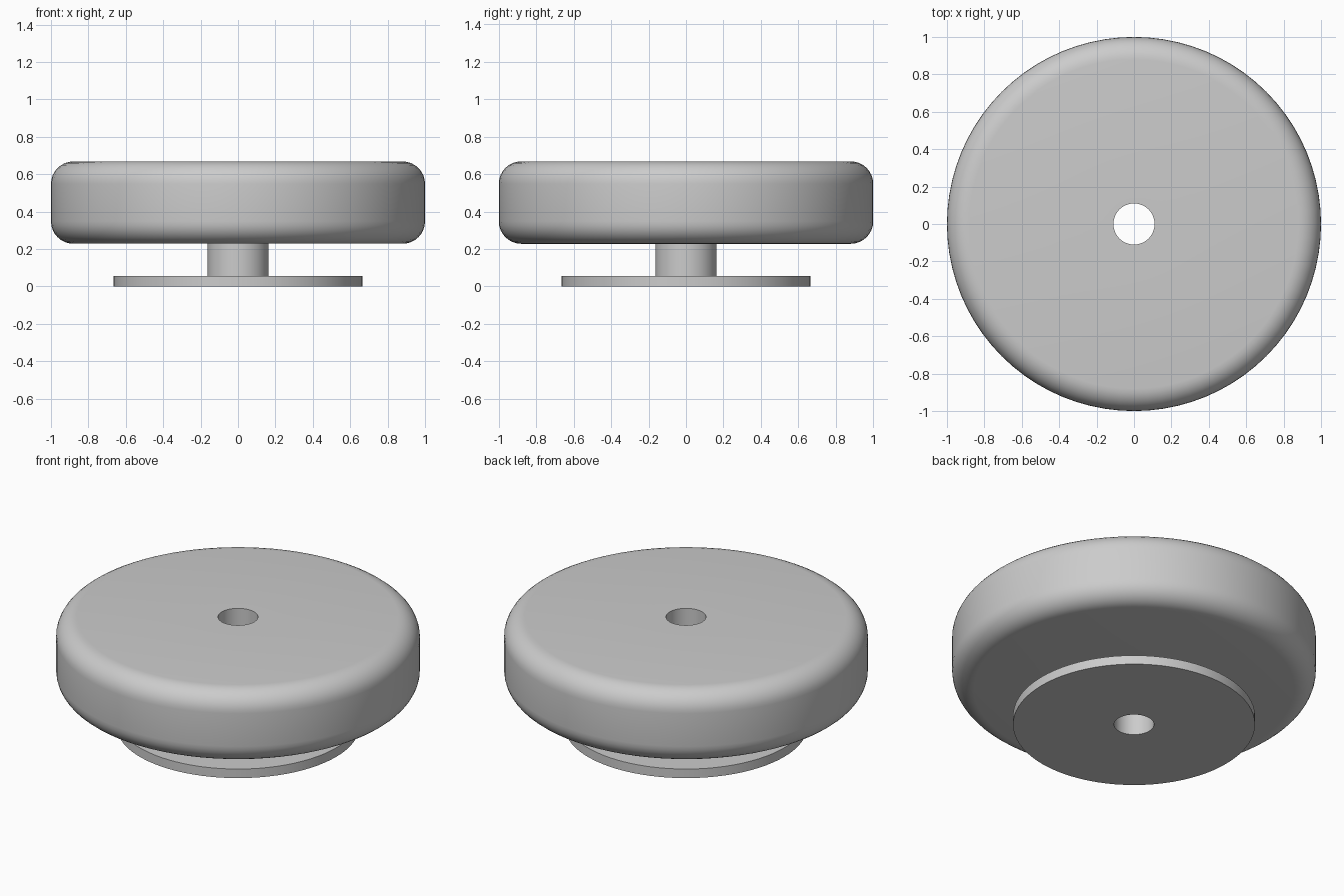
import bpy
import bmesh
from math import sin, cos, pi, radians

SEGMENTS = 80
BORE, STEM, FLANGE, RIM = 0.11, 0.163, 0.665, 1.0   # radii
FLANGE_TOP, RIM_BOTTOM, RIM_TOP = 0.055, 0.228, 0.668  # heights
FILLET = 0.12

cube = bpy.data.objects.get("Cube")
if cube:
    bpy.data.objects.remove(cube, do_unlink=True)

grey = bpy.data.materials.new("plain grey")
grey.use_nodes = True
colour = (0.6, 0.6, 0.6, 1)
grey.diffuse_color = colour
grey.node_tree.nodes["Principled BSDF"].inputs["Base Color"].default_value = colour


def fillet(z, start, steps=8):
    """Quarter-circle corner of the rim, centred at height z."""
    angles = [start + pi / 2 * i / steps for i in range(steps + 1)]
    return [(RIM - FILLET + FILLET * cos(a), z + FILLET * sin(a)) for a in angles]


def lathe(name, profile):
    """Revolve a closed (radius, height) section around z."""
    bm = bmesh.new()
    rings = []
    for r, z in profile:
        rings.append([bm.verts.new((r * cos(2 * pi * i / SEGMENTS),
                                    r * sin(2 * pi * i / SEGMENTS), z))
                      for i in range(SEGMENTS)])
    for a, b in zip(rings, rings[1:] + rings[:1]):
        for i in range(SEGMENTS):
            j = (i + 1) % SEGMENTS
            bm.faces.new((a[i], a[j], b[j], b[i]))
    bmesh.ops.recalc_face_normals(bm, faces=bm.faces)
    mesh = bpy.data.meshes.new(name)
    bm.to_mesh(mesh)
    bm.free()
    mesh.materials.append(grey)
    obj = bpy.data.objects.new(name, mesh)
    bpy.context.collection.objects.link(obj)
    bpy.ops.object.select_all(action="DESELECT")
    obj.select_set(True)
    bpy.context.view_layer.objects.active = obj
    bpy.ops.object.shade_smooth_by_angle(angle=radians(30))
    return obj


# One turned piece: base flange, narrow stem, thick rounded wheel, through bore
section = [(BORE, 0), (FLANGE, 0), (FLANGE, FLANGE_TOP),
           (STEM, FLANGE_TOP), (STEM, RIM_BOTTOM)]
section += fillet(RIM_BOTTOM + FILLET, -pi / 2)
section += fillet(RIM_TOP - FILLET, 0)
section += [(BORE, RIM_TOP)]
lathe("flanged_wheel", section)
